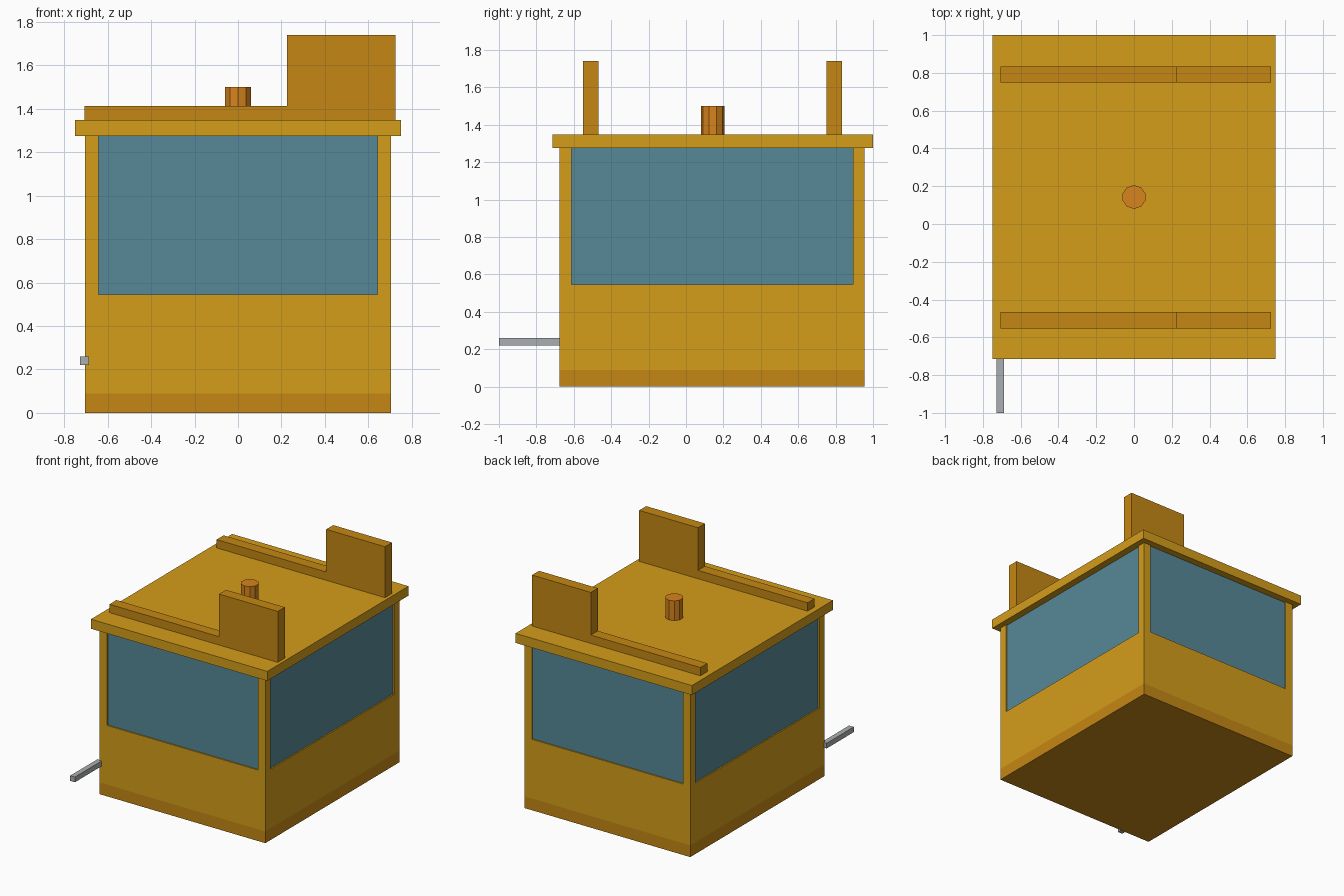
import bpy

if "Cube" in bpy.data.objects:
    bpy.data.objects.remove(bpy.data.objects["Cube"])


def paint(name, rgb):
    m = bpy.data.materials.new(name)
    m.diffuse_color = (*rgb, 1)
    m.use_nodes = True
    m.node_tree.nodes["Principled BSDF"].inputs["Base Color"].default_value = m.diffuse_color
    return m


YELLOW = paint("yellow_paint", (0.66, 0.34, 0.01))
OCHRE = paint("ochre_trim", (0.56, 0.245, 0.007))
ORANGE = paint("orange_lamp", (0.68, 0.23, 0.012))
GLASS = paint("blue_glass", (0.095, 0.25, 0.31))


def finish(name, verts, faces, mat):
    mesh = bpy.data.meshes.new(name)
    mesh.from_pydata(verts, [], faces)
    mesh.update()
    obj = bpy.data.objects.new(name, mesh)
    bpy.context.collection.objects.link(obj)
    if mat:
        mesh.materials.append(mat)
    return obj


def extrude_profile(name, profile, y0, y1, mat):
    """Counter-clockwise (x, z) outline, seen from the front, extruded along y."""
    n = len(profile)
    verts = [(x, y, z) for y in (y0, y1) for x, z in profile]
    faces = [tuple(range(n)), tuple(reversed(range(n, 2 * n)))]
    faces += [(i, i + n, (i + 1) % n + n, (i + 1) % n) for i in range(n)]
    return finish(name, verts, faces, mat)


def box(name, x, y, z, mat=None):
    outline = [(x[0], z[0]), (x[1], z[0]), (x[1], z[1]), (x[0], z[1])]
    return extrude_profile(name, outline, *y, mat)


# Body: skirt band and lower walls
X, Y0, Y1 = 0.705, -0.675, 0.955
SILL, EAVE, ROOF = 0.545, 1.275, 1.348
box("base_skirt", (-X, X), (Y0, Y1), (0, 0.09), OCHRE)
box("lower_walls", (-X, X), (Y0, Y1), (0.09, SILL), YELLOW)

# Glazing set slightly back between four corner posts
d, post = 0.01, 0.063
box("window_glass", (-X + d, X - d), (Y0 + d, Y1 - d), (SILL, EAVE), GLASS)
for side, px in (("left", -X), ("right", X - post)):
    for end, py in (("front", Y0), ("back", Y1 - post)):
        box(f"corner_post_{end}_{side}", (px, px + post), (py, py + post),
            (SILL, EAVE), YELLOW)

# Overhanging roof
box("roof_slab", (-0.75, 0.75), (-0.715, 1.0), (EAVE, ROOF), YELLOW)

# Two stepped boards on the roof: low rail rising to a tall panel
step = [(-0.707, ROOF), (0.225, ROOF), (0.725, ROOF), (0.725, 1.74),
        (0.225, 1.74), (0.225, 1.412), (-0.707, 1.412)]
for end, y in (("front", -0.552), ("back", 0.75)):
    extrude_profile(f"roof_board_{end}", step, y, y + 0.085, OCHRE)

# Roof lamp
bpy.ops.mesh.primitive_cylinder_add(vertices=10, radius=0.063, depth=1.5 - ROOF,
                                    location=(0, 0.143, (1.5 + ROOF) / 2))
lamp = bpy.context.object
lamp.name = "roof_lamp"
lamp.data.materials.append(ORANGE)

# Grey bar reaching forward from the front left corner
box("side_bar", (-0.727, -0.687), (-1.0, -0.67), (0.22, 0.26),
    paint("grey_metal", (0.41, 0.43, 0.44)))
